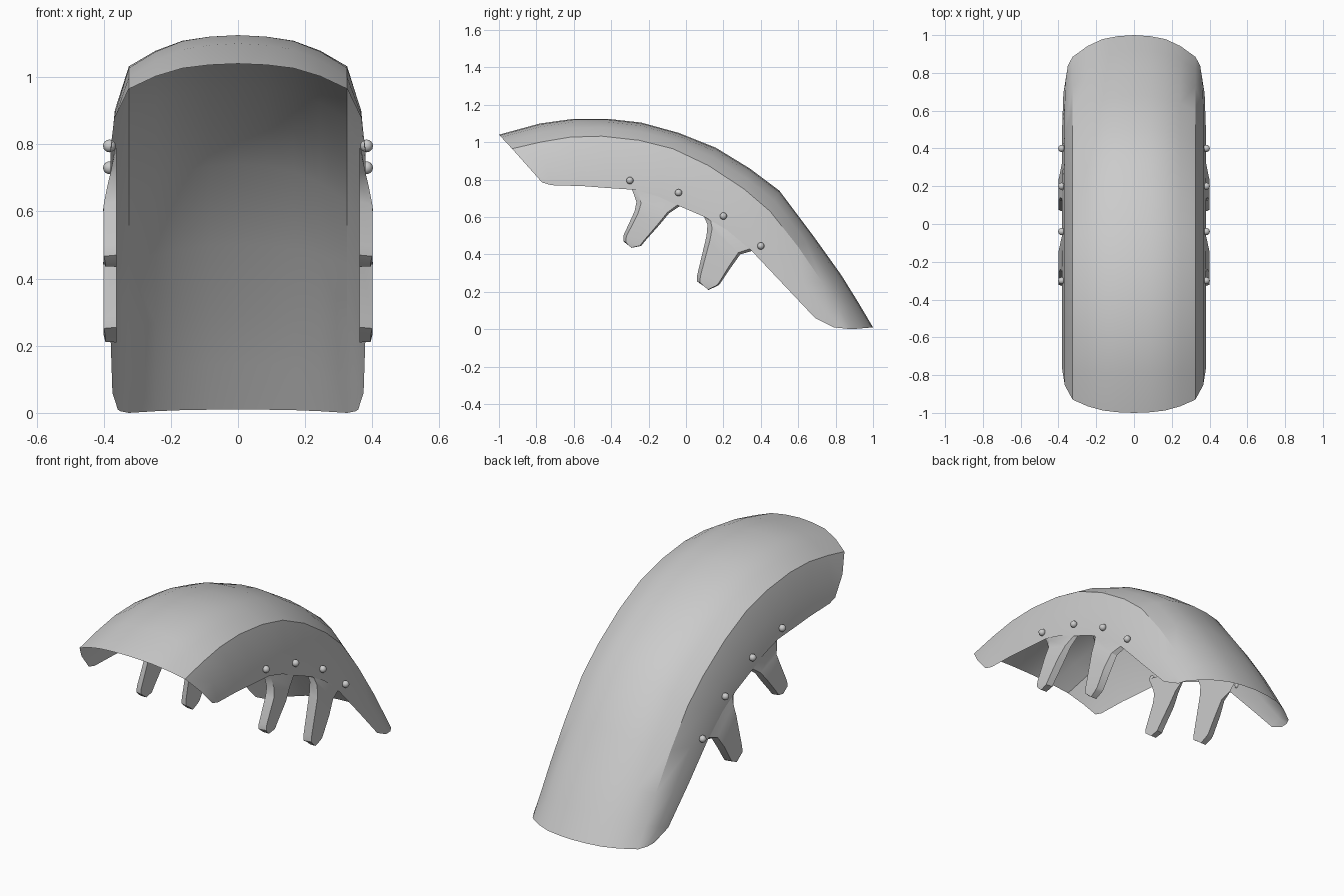
import bpy, bmesh
from mathutils import Vector, Matrix

if "Cube" in bpy.data.objects:
    bpy.data.objects.remove(bpy.data.objects["Cube"])


def finish(name, bm, angle):
    bmesh.ops.recalc_face_normals(bm, faces=bm.faces)
    me = bpy.data.meshes.new(name)
    bm.to_mesh(me)
    bm.free()
    ob = bpy.data.objects.new(name, me)
    bpy.context.collection.objects.link(ob)
    bpy.ops.object.select_all(action='DESELECT')
    ob.select_set(True)
    bpy.context.view_layer.objects.active = ob
    bpy.ops.object.shade_smooth_by_angle(angle=angle)
    return ob


def loft(bm, rows, closed=False):
    vs = [[bm.verts.new(p) for p in r] for r in rows]
    n = len(rows[0])
    for a, b in zip(vs, vs[1:]):
        for i in range(n if closed else n - 1):
            j = (i + 1) % n
            bm.faces.new((a[i], a[j], b[j], b[i]))
    if closed:
        bm.faces.new(vs[0])
        bm.faces.new(vs[-1])


# Fender shell: (y, z) of the crown, shoulder crease and lower edge per station
stations = [
    (-1, 1.04, -.93, .965, -.77, .785), (-.78, 1.10, -.78, 1.0, -.72, .77),
    (-.6, 1.125, -.62, 1.027, -.55, .765), (-.42, 1.125, -.45, 1.032, -.42, .755),
    (-.24, 1.105, -.25, 1.01, -.27, .745), (-.04, 1.05, -.07, .965, -.15, .71),
    (.16, .97, .12, .875, -.04, .66), (.34, .86, .31, .75, .10, .60),
    (.5, .74, .45, .63, .22, .53), (.68, .5, .60, .44, .35, .42),
    (.83, .29, .73, .25, .52, .24), (.92, .145, .82, .105, .69, .06),
    (1.0, .01, .885, .0, .79, .01)]
rows = []
for k, (ty, tz, sy, sz, ly, lz) in enumerate(stations):
    top, sho, low = Vector((0, ty, tz)), Vector((.325, sy, sz)), Vector((.38, ly, lz))
    low.x -= {11: .006, 12: .022}.get(k, 0)
    half = []
    for x, f in ((0, 0), (.085, .05), (.165, .18), (.245, .5), (.325, 1)):
        p = top.lerp(sho, f)
        p.x = x
        half.append(p)
    mid = sho.lerp(low, .48)
    mid.x = sho.x + .76 * (low.x - sho.x)
    half += [mid, low]
    rows.append([Vector((-p.x, p.y, p.z)) for p in half[:0:-1]] + half)
bm = bmesh.new()
loft(bm, rows)
finish("fender_shell", bm, .56)

# Mounting brackets: left (y, z), right (y, z), outer x per row
front = [(-.31, .79, -.04, .735, .368), (-.285, .738, -.03, .66, .377),
         (-.265, .68, -.09, .62, .39), (-.275, .63, -.14, .56, .40),
         (-.335, .50, -.22, .47, .40), (-.335, .47, -.24, .445, .40),
         (-.31, .45, -.29, .435, .395)]
rear = [(.20, .62, .40, .46, .368), (.095, .605, .36, .42, .377),
        (.115, .56, .29, .40, .39), (.11, .50, .24, .33, .40),
        (.06, .29, .18, .24, .40), (.06, .255, .165, .23, .40),
        (.09, .235, .12, .21, .395)]
bolts = [(-.30, .795), (-.04, .73), (.20, .605), (.40, .445)]

for side, s in (("right", 1), ("left", -1)):
    for label, prof in (("front", front), ("rear", rear)):
        bm = bmesh.new()
        rings = []
        for yl, zl, yr, zr, xo in prof:
            a, b = Vector((s * .362, yl, zl)), Vector((s * .362, yr, zr))
            c, d = a.lerp(b, .14), b.lerp(a, .06)
            c.x = d.x = s * xo
            rings.append([a, c, d, b])
        loft(bm, rings, True)
        finish(f"{label}_bracket_{side}", bm, .5)

    # Round bolt heads
    for i, (y, z) in enumerate(bolts):
        bm = bmesh.new()
        bmesh.ops.create_uvsphere(bm, u_segments=12, v_segments=8, radius=.019,
                                  matrix=Matrix.Translation((s * .383, y, z)))
        finish(f"bolt_{side}_{i + 1}", bm, .8)
